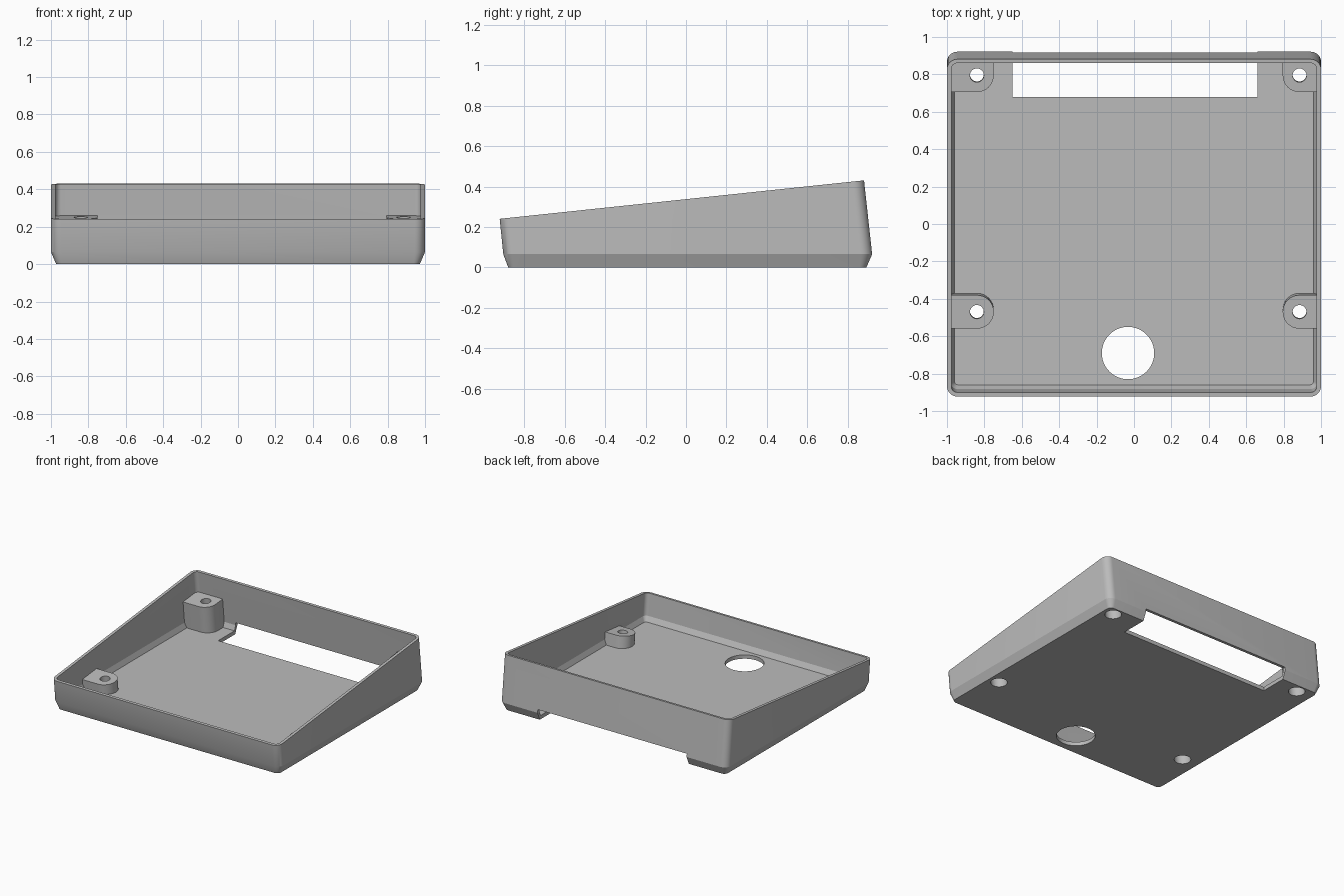
import bpy, bmesh, math
from mathutils import Matrix, Vector

cube = bpy.data.objects.get("Cube")
if cube:
    bpy.data.objects.remove(cube, do_unlink=True)

SLOPE = 0.1056
TILT = math.atan(SLOPE)

grey = bpy.data.materials.new("plain_grey")
grey.use_nodes = True
grey.diffuse_color = (0.5, 0.5, 0.5, 1)
grey.node_tree.nodes["Principled BSDF"].inputs["Base Color"].default_value = (0.5, 0.5, 0.5, 1)


def rounded_rect(x0, x1, y0, y1, radii, steps=8):
    """Counter-clockwise outline; radii start at the +x +y corner."""
    corners = [(x1, y1, -1, -1), (x0, y1, 1, -1), (x0, y0, 1, 1), (x1, y0, -1, 1)]
    points = []
    for k, ((x, y, sx, sy), r) in enumerate(zip(corners, radii)):
        for i in range(steps + 1):
            a = math.pi / 2 * (k + i / steps)
            points.append((x + sx * r + r * math.cos(a), y + sy * r + r * math.sin(a)))
    return points


def loft(name, rings, matrix=None):
    """Closed solid through a stack of matching rings."""
    bm = bmesh.new()
    loops = [[bm.verts.new(p) for p in ring] for ring in rings]
    n = len(loops[0])
    for low, high in zip(loops, loops[1:]):
        for i in range(n):
            j = (i + 1) % n
            bm.faces.new((low[i], low[j], high[j], high[i]))
    bm.faces.new(loops[0][::-1])
    bm.faces.new(loops[-1])
    if matrix:
        bm.transform(matrix)
    bmesh.ops.recalc_face_normals(bm, faces=bm.faces)
    mesh = bpy.data.meshes.new(name)
    bm.to_mesh(mesh)
    bm.free()
    mesh.materials.append(grey)
    obj = bpy.data.objects.new(name, mesh)
    bpy.context.collection.objects.link(obj)
    return obj


def prism(name, outline, z0, z1, matrix=None):
    return loft(name, [[(x, y, z) for x, y in outline] for z in (z0, z1)], matrix)


def circle(r, cx=0, cy=0, n=48):
    return [(cx + r * math.cos(i * math.tau / n), cy + r * math.sin(i * math.tau / n)) for i in range(n)]


def subtract(target, cutter):
    cutter.hide_render = True
    mod = target.modifiers.new("cut", "BOOLEAN")
    mod.operation = "DIFFERENCE"
    mod.solver = "EXACT"
    mod.object = cutter
    bpy.context.view_layer.objects.active = target
    bpy.ops.object.modifier_apply(modifier=mod.name)
    bpy.data.objects.remove(cutter, do_unlink=True)


def flat_ring(x, y0, y1, r, z):
    return [(px, py, z) for px, py in rounded_rect(-x, x, y0, y1, [r] * 4)]


def sloped_ring(x, y0, y1, r, lift=0):
    return [(px, py - SLOPE * lift, 0.3374 + SLOPE * py + lift)
            for px, py in rounded_rect(-x, x, y0, y1, [r] * 4)]


# Outer body with chamfered base and sloping rim
case = loft("sloped_case", [
    flat_ring(0.972, -0.88, 0.893, 0.035, 0),
    flat_ring(1.0, -0.904, 0.921, 0.055, 0.065),
    sloped_ring(1.0, -0.922, 0.881, 0.055)])

# Inner space, reaching past the rim
cavity = loft("cavity", [
    flat_ring(0.96, -0.86, 0.884, 0.02, 0.03),
    flat_ring(0.977, -0.882, 0.898, 0.032, 0.07),
    sloped_ring(0.977, -0.9, 0.86, 0.032),
    sloped_ring(0.977, -0.9, 0.86, 0.032, 0.1)])

# Screw posts are left standing in the cavity, square to the rim
holes = []
for x in (-0.84, 0.885):
    for y, z, back in ((0.795, 0.25, True), (-0.47, 0.117, False)):
        place = Matrix.Translation(Vector((x, y, z))) @ Matrix.Rotation(TILT, 4, "X")
        r = 0.09
        y1 = 0.25 if back else r
        if x < 0:
            outline = rounded_rect(-0.3, r, -r, y1, [0 if back else r - 0.001, 0, 0, r - 0.001])
        else:
            outline = rounded_rect(-r, 0.3, -r, y1, [0, 0 if back else r - 0.001, r - 0.001, 0])
        outline = [p for i, p in enumerate(outline) if (Vector(p) - Vector(outline[i - 1])).length > 1e-5]
        subtract(cavity, prism("post", outline, -0.5, 0, place))
        holes.append((place, 0.037, -0.06, 0.1))
        holes.append((place, 0.06, -0.5, -0.04))

subtract(case, cavity)

# Screw holes with wide recesses from below
for place, r, z0, z1 in holes:
    subtract(case, prism("screw_hole", circle(r, n=32), z0, z1, place))

# Round floor opening and rear slot
subtract(case, prism("floor_opening", circle(0.14, -0.032, -0.69, 64), -0.1, 0.15))
slot = [(-0.65, 0.68), (0.66, 0.68), (0.66, 1.1), (-0.65, 1.1)]
subtract(case, prism("rear_slot", slot, -0.1, 0.09))

bpy.ops.object.select_all(action="DESELECT")
case.select_set(True)
bpy.context.view_layer.objects.active = case
bpy.ops.object.shade_smooth_by_angle(angle=math.radians(20))
